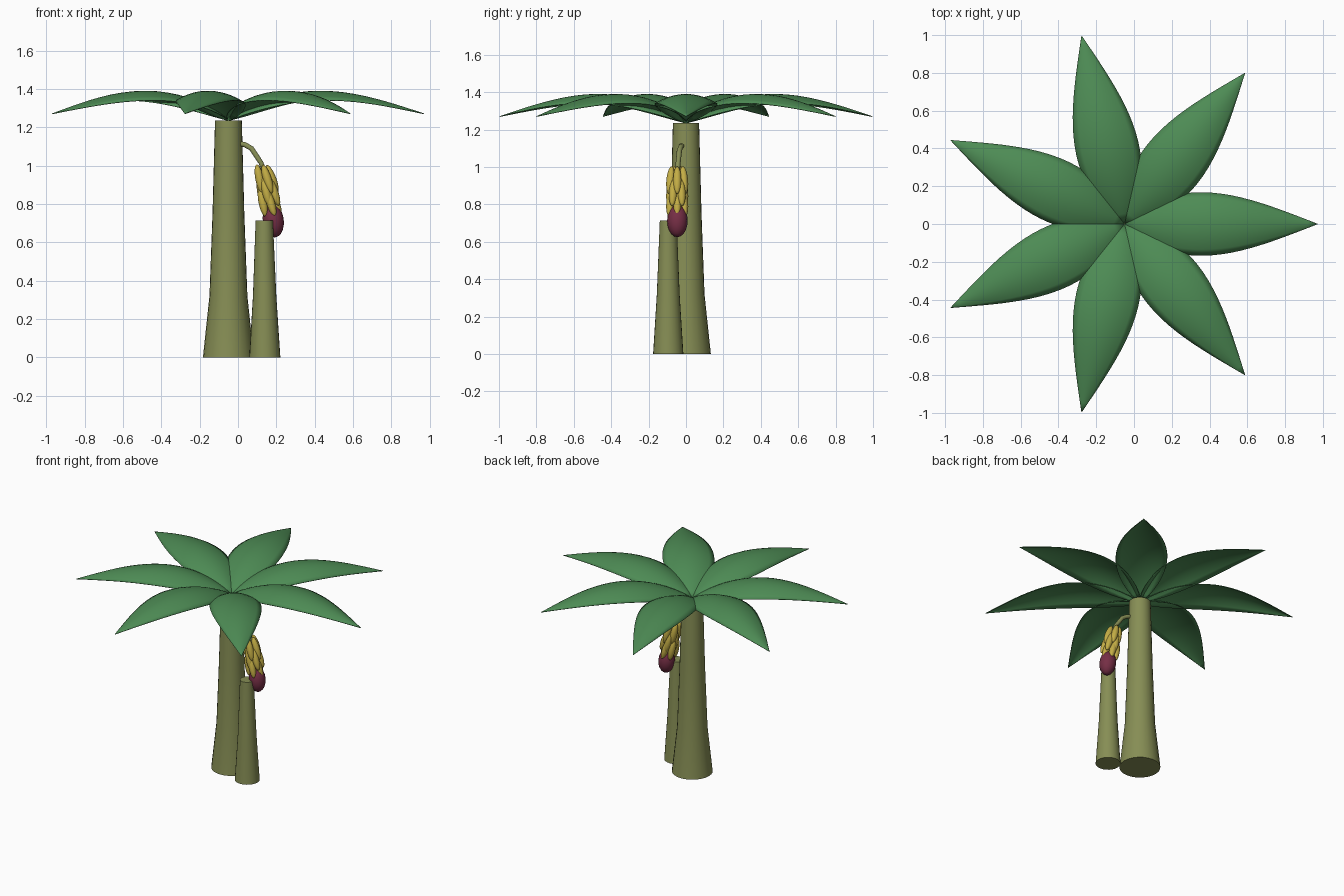
import bpy, bmesh, math
from mathutils import Vector, Matrix

if "Cube" in bpy.data.objects:
    bpy.data.objects.remove(bpy.data.objects["Cube"])


def material(name, rgb):
    m = bpy.data.materials.new(name)
    m.diffuse_color = (*rgb, 1)
    m.use_nodes = True
    m.node_tree.nodes["Principled BSDF"].inputs["Base Color"].default_value = m.diffuse_color
    return m


TRUNK = material("olive trunk", (0.24, 0.27, 0.09))
LEAF = material("leaf green", (0.075, 0.26, 0.09))
FRUIT = material("fruit yellow", (0.55, 0.42, 0.06))
FLOWER = material("flower maroon", (0.18, 0.028, 0.06))


def finish(name, bm, mat, angle=40):
    bmesh.ops.recalc_face_normals(bm, faces=bm.faces)
    me = bpy.data.meshes.new(name)
    bm.to_mesh(me)
    bm.free()
    me.materials.append(mat)
    ob = bpy.data.objects.new(name, me)
    bpy.context.collection.objects.link(ob)
    bpy.ops.object.select_all(action='DESELECT')
    ob.select_set(True)
    bpy.context.view_layer.objects.active = ob
    bpy.ops.object.shade_smooth_by_angle(angle=math.radians(angle))
    return ob


def tube(name, path, mat, sides=24):
    """Capped tube through (x, y, z, radius) stations."""
    bm = bmesh.new()
    pts = [Vector(p[:3]) for p in path]
    rings = []
    for i, p in enumerate(path):
        d = pts[min(i + 1, len(pts) - 1)] - pts[max(i - 1, 0)]
        if name.endswith("trunk"):
            d = Vector((0, 0, 1))
        q = Vector((0, 0, 1)).rotation_difference(d)
        rings.append([bm.verts.new(pts[i] + q @ Vector((
            p[3] * math.cos(2 * math.pi * k / sides),
            p[3] * math.sin(2 * math.pi * k / sides), 0))) for k in range(sides)])
    for a, b in zip(rings, rings[1:]):
        for k in range(sides):
            j = (k + 1) % sides
            bm.faces.new((a[k], a[j], b[j], b[k]))
    bm.faces.new(rings[0][::-1])
    bm.faces.new(rings[-1])
    return finish(name, bm, mat)


def ellipsoid(name, centre, axis, radius, half_length, mat):
    bm = bmesh.new()
    bmesh.ops.create_uvsphere(bm, u_segments=16, v_segments=10, radius=1)
    rot = Vector((0, 0, 1)).rotation_difference(Vector(axis)).to_matrix().to_4x4()
    bm.transform(Matrix.Translation(centre) @ rot
                 @ Matrix.Diagonal((radius, radius, half_length, 1)))
    return finish(name, bm, mat, 60)


# Trunks: flared foot, then a slow taper
tube("main_trunk", [(-0.05, 0, 0, 0.133), (-0.05, 0, 0.32, 0.099),
                    (-0.05, 0, 0.75, 0.083), (-0.05, 0, 1.235, 0.07)], TRUNK)
tube("small_trunk", [(0.14, -0.095, 0, 0.081), (0.139, -0.095, 0.32, 0.061),
                     (0.137, -0.095, 0.715, 0.045)], TRUNK)


# Leaves: arched blades, wide in the middle, drooping across the midrib
def leaf(name, angle, length=1.022, rows=20, half=5):
    bm = bmesh.new()
    turn = Matrix.Rotation(angle, 3, 'Z')
    grid = []
    for i in range(rows + 1):
        t = 0.004 + 0.995 * i / rows
        wide = math.sin(math.pi * t ** 0.75)
        z = 1.235 + 0.035 * t + 0.138 * math.sin(math.pi * t ** 0.85)
        row = []
        for k in range(-half, half + 1):
            v = k / half
            p = turn @ Vector((length * t, 0.167 * wide * v, z - 0.05 * wide * v * v))
            row.append(bm.verts.new(p + Vector((-0.05, 0, 0))))
        grid.append(row)
    for a, b in zip(grid, grid[1:]):
        for k in range(2 * half):
            bm.faces.new((a[k], b[k], b[k + 1], a[k + 1]))
    ob = finish(name, bm, LEAF)
    mod = ob.modifiers.new("thickness", 'SOLIDIFY')
    mod.thickness = 0.004
    mod.offset = 0


for n in range(7):
    leaf(f"leaf_{n + 1}", 2 * math.pi * n / 7)

# Fruit stalk curving out of the trunk and down to the flower
tube("fruit_stalk", [(0.0, -0.02, 1.115, 0.014), (0.035, -0.027, 1.11, 0.014),
                     (0.07, -0.035, 1.09, 0.014), (0.12, -0.043, 1.015, 0.013),
                     (0.155, -0.046, 0.92, 0.012), (0.178, -0.046, 0.78, 0.012)],
     TRUNK, 10)

# Fruit: three rings hanging along the stalk
for tier, (x, z) in enumerate([(0.142, 0.93), (0.158, 0.865), (0.158, 0.81)]):
    for k in range(5):
        a = 2 * math.pi * (k + 0.5 * (tier % 2)) / 5
        c, s = math.cos(a), math.sin(a)
        ellipsoid(f"fruit_{tier + 1}_{k + 1}", (x + 0.036 * c, -0.047 + 0.038 * s, z),
                  (-0.28 - 0.1 * c, -0.1 * s, 1), 0.022, 0.078, FRUIT)

# Flower bud at the end of the stalk
ellipsoid("flower_bud", (0.184, -0.046, 0.713), (-0.12, 0, 1), 0.055, 0.088, FLOWER)
